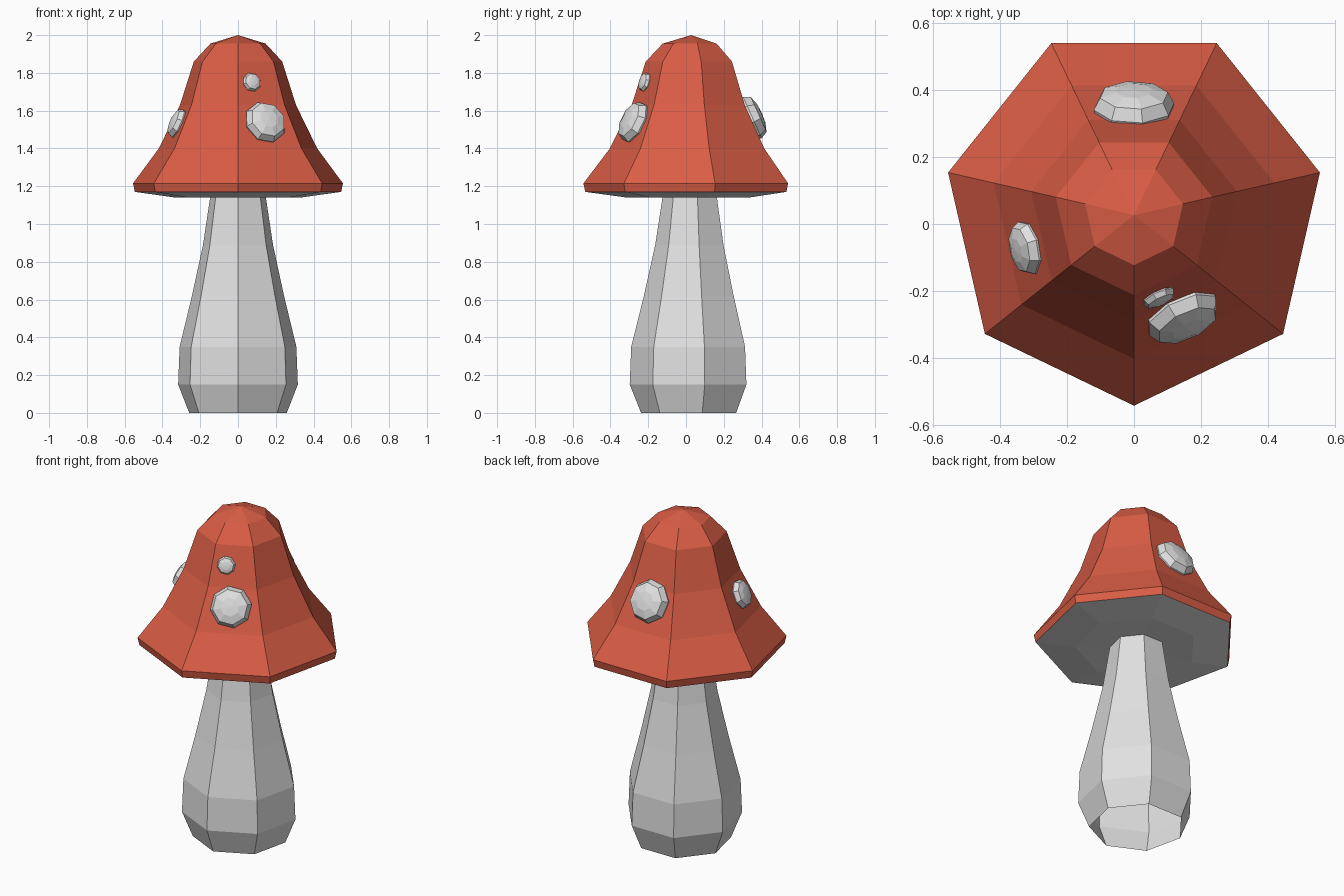
import bpy, bmesh, math
from mathutils import Vector, Matrix

if "Cube" in bpy.data.objects:
    bpy.data.objects.remove(bpy.data.objects["Cube"])


def material(name, rgb):
    m = bpy.data.materials.new(name)
    m.diffuse_color = (*rgb, 1)
    m.use_nodes = True
    m.node_tree.nodes["Principled BSDF"].inputs["Base Color"].default_value = m.diffuse_color
    return m


RED = material("cap red", (0.70, 0.11, 0.06))
WHITE = material("pale grey", (0.75, 0.75, 0.75))
CENTRE_Y = 0.027


def lathe(name, profile, sides, mats, matrix):
    """Turn a (radius, height) profile around z into a flat-faced solid."""
    bm = bmesh.new()
    rings = []
    for r, z in profile:
        if r == 0:
            rings.append([bm.verts.new((0, 0, z))] * sides)
        else:
            angles = [math.tau * i / sides - math.pi / 2 for i in range(sides)]
            rings.append([bm.verts.new((r * math.cos(a), r * math.sin(a), z)) for a in angles])
    for low, high in zip(rings, rings[1:]):
        for i in range(sides):
            j = (i + 1) % sides
            corners = list(dict.fromkeys((low[i], low[j], high[j], high[i])))
            bm.faces.new(corners)
    bm.normal_update()
    # undersides take the last material
    for f in bm.faces:
        f.material_index = len(mats) - 1 if f.normal.z < -0.5 else 0
    mesh = bpy.data.meshes.new(name)
    bm.to_mesh(mesh)
    bm.free()
    for m in mats:
        mesh.materials.append(m)
    obj = bpy.data.objects.new(name, mesh)
    obj.matrix_world = matrix
    bpy.context.collection.objects.link(obj)
    return obj


centre = Matrix.Translation((0, CENTRE_Y, 0))

# Stem, open at the bottom
lathe("stem", [(0.265, 0), (0.325, 0.15), (0.317, 0.35), (0.25, 0.62),
               (0.19, 0.89), (0.15, 1.15)], 7, [WHITE], centre)

# Cap with pale underside
cap_profile = [(0.57, 1.215), (0.43, 1.40), (0.315, 1.63), (0.24, 1.86), (0.15, 1.955), (0, 2.0)]
lathe("cap", [(0, 1.145), (0.34, 1.14), (0.56, 1.17)] + cap_profile, 7, [RED, WHITE], centre)


# Spots sit flush on the cap's side faces
def spot(name, face, sideways, z, radius):
    azimuth = math.radians(-90 + (face + 0.5) * 360 / 7)
    for (r0, z0), (r1, z1) in zip(cap_profile, cap_profile[1:]):
        if z0 <= z <= z1:
            k = math.cos(math.pi / 7)
            dist = k * (r0 + (r1 - r0) * (z - z0) / (z1 - z0))
            tilt = math.atan2(k * (r0 - r1), z1 - z0)
    out = Vector((math.cos(azimuth), math.sin(azimuth), 0))
    side = Vector((-out.y, out.x, 0))
    normal = out * math.cos(tilt) + Vector((0, 0, math.sin(tilt)))
    up = normal.cross(side)
    pos = out * dist + side * sideways + Vector((0, CENTRE_Y, z))
    m = Matrix((side, up, normal)).transposed().to_4x4()
    m.translation = pos
    dome = [(0.95, -0.15), (1.0, 0.08), (0.84, 0.38), (0.45, 0.5), (0, 0.53)]
    lathe(name, [(r * radius, h * radius) for r, h in dome], 8, [WHITE],
          m @ Matrix.Rotation(math.radians(12), 4, 'Z'))


spot("front_large_spot", 0, 0.0, 1.535, 0.117)
spot("front_small_spot", 0, -0.04, 1.75, 0.052)
spot("back_spot", 3, 0.0, 1.56, 0.123)
spot("left_spot", 5, 0.025, 1.53, 0.083)
